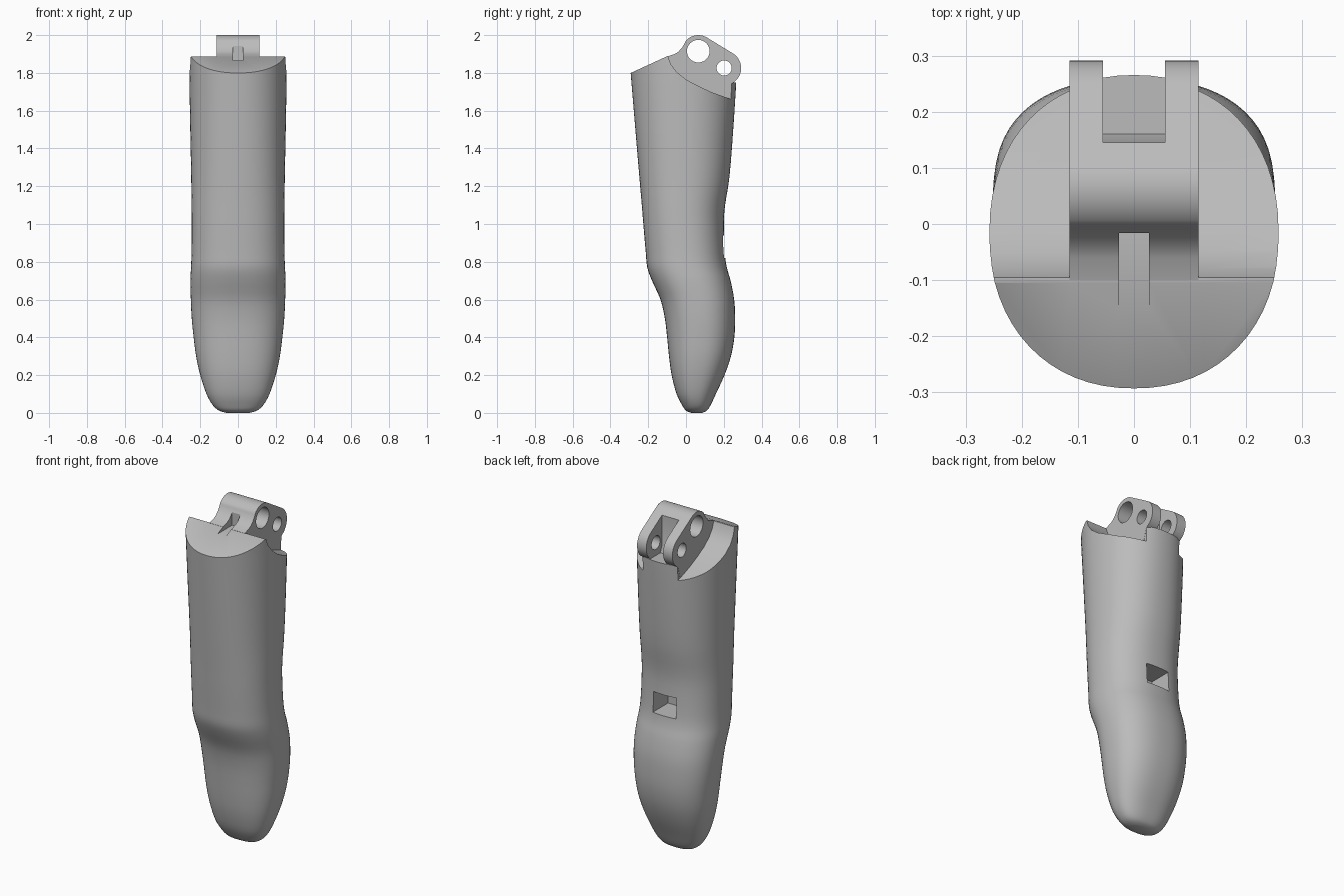
import bpy, bmesh, math

if "Cube" in bpy.data.objects:
    bpy.data.objects.remove(bpy.data.objects["Cube"])

grey = bpy.data.materials.new("plain grey")
grey.diffuse_color = (0.5, 0.5, 0.5, 1)
grey.use_nodes = True
grey.node_tree.nodes["Principled BSDF"].inputs["Base Color"].default_value = grey.diffuse_color


def finish(name, bm):
    bmesh.ops.recalc_face_normals(bm, faces=bm.faces[:])
    me = bpy.data.meshes.new(name)
    bm.to_mesh(me)
    bm.free()
    me.materials.append(grey)
    ob = bpy.data.objects.new(name, me)
    bpy.context.collection.objects.link(ob)
    return ob


def prism(name, profile, x0, x1):
    """Extrude a (y, z) outline along x."""
    bm = bmesh.new()
    a = [bm.verts.new((x0, y, z)) for y, z in profile]
    b = [bm.verts.new((x1, y, z)) for y, z in profile]
    n = len(a)
    bm.faces.new(a)
    bm.faces.new(b[::-1])
    for i in range(n):
        bm.faces.new((a[i], b[i], b[(i + 1) % n], a[(i + 1) % n]))
    return finish(name, bm)


def box(name, x, y0, y1, z0, z1):
    return prism(name, [(y0, z0), (y1, z0), (y1, z1), (y0, z1)], -x, x)


def arc(cy, cz, r, a0, a1, n):
    return [(cy + r * math.cos(math.radians(a0 + (a1 - a0) * i / n)),
             cz + r * math.sin(math.radians(a0 + (a1 - a0) * i / n))) for i in range(n + 1)]


def boolean(ob, tool, op):
    m = ob.modifiers.new(op.lower(), "BOOLEAN")
    m.operation, m.solver, m.object = op, "EXACT", tool
    bpy.context.view_layer.objects.active = ob
    bpy.ops.object.modifier_apply(modifier=m.name)
    bpy.data.objects.remove(tool)


# Finger shell: z, front y, back y, half width
rows = [(0.0, 0.03, 0.085, 0.06), (0.012, 0.0, 0.11, 0.1), (0.04, -0.02, 0.13, 0.133),
        (0.1, -0.05, 0.158, 0.167), (0.2, -0.076, 0.204, 0.2), (0.3, -0.09, 0.238, 0.222),
        (0.4, -0.1, 0.256, 0.235), (0.5, -0.112, 0.26, 0.245), (0.6, -0.135, 0.255, 0.25),
        (0.7, -0.18, 0.236, 0.252), (0.77, -0.205, 0.216, 0.249), (0.85, -0.213, 0.205, 0.246),
        (1.0, -0.226, 0.2, 0.245), (1.1, -0.234, 0.207, 0.246), (1.25, -0.247, 0.23, 0.248),
        (1.5, -0.268, 0.25, 0.253), (1.8, -0.293, 0.268, 0.258), (2.1, -0.318, 0.275, 0.258)]


def spline(p0, p1, p2, p3, t):
    return [0.5 * (2 * b + (c - a) * t + (2 * a - 5 * b + 4 * c - d) * t * t
                   + (3 * b - a - 3 * c + d) * t ** 3) for a, b, c, d in zip(p0, p1, p2, p3)]


sections = []
for i in range(len(rows) - 1):
    q = [rows[max(0, min(len(rows) - 1, i + k))] for k in (-1, 0, 1, 2)]
    sections += [spline(*q, t / 3) for t in range(3)]
sections.append(rows[-1])

SIDES = 64
bm = bmesh.new()
rings = []
for z, yf, yb, w in sections:
    e = 2 / (2.45 - 0.3 * min(1, z / 1.8))
    ring = []
    for k in range(SIDES):
        a = 2 * math.pi * k / SIDES
        c, s = math.cos(a), math.sin(a)
        x = w * math.copysign(abs(c) ** e, c)
        y = (yf + yb) / 2 + (yb - yf) / 2 * math.copysign(abs(s) ** e, s)
        ring.append(bm.verts.new((x, y, z)))
    rings.append(ring)
for r0, r1 in zip(rings, rings[1:]):
    for k in range(SIDES):
        j = (k + 1) % SIDES
        bm.faces.new((r0[k], r0[j], r1[j], r1[k]))
bm.faces.new(rings[0][::-1])
bm.faces.new(rings[-1])
finger = finish("finger_shell", bm)

# Sloped front shelf, with scooped shoulders either side of the hinge
slope = [(-0.4, 1.75), (-0.105, 1.886), (-0.095, 1.886)]
scoop = [(-0.08, 1.845), (-0.05, 1.805), (0.0, 1.765), (0.06, 1.733),
         (0.13, 1.7), (0.24, 1.66), (0.4, 1.61)]
lid = [(0.4, 2.3), (-0.4, 2.3)]
for side in (-1, 1):
    boolean(finger, prism("shoulder_cut", slope + scoop + lid, side * 0.114, side * 0.5), "DIFFERENCE")
boolean(finger, prism("middle_cut", slope + [(-0.08, 1.75), (0.4, 1.75)] + lid, -0.115, 0.115),
        "DIFFERENCE")

# Hinge block with two lugs
hinge = ([(-0.1, 1.6), (-0.1, 1.887), (-0.06, 1.9), (-0.04, 1.912), (-0.02, 1.935), (-0.005, 1.96)]
         + arc(0.065, 1.912, 0.088, 140, 57, 10)
         + arc(0.2, 1.825, 0.092, 57, -50, 14)
         + [(0.238, 1.74), (0.2, 1.6)])
boolean(finger, prism("hinge_block", hinge, -0.115, 0.115), "UNION")

# Slot between lugs, cord channel, pin holes and rear pocket
slot = [(0.16, 1.75), (0.4, 1.75), (0.4, 2.2), (0.145, 2.2), (0.145, 1.79)]
boolean(finger, prism("lug_slot", slot, -0.055, 0.055), "DIFFERENCE")
boolean(finger, box("cord_channel", 0.027, -0.35, -0.016, 1.865, 2.2), "DIFFERENCE")
for y, z, r in ((0.065, 1.915, 0.06), (0.202, 1.826, 0.04)):
    boolean(finger, prism("pin_hole", arc(y, z, r, 0, 348.75, 31), -0.3, 0.3), "DIFFERENCE")
boolean(finger, box("rear_pocket", 0.075, 0.06, 0.4, 0.82, 0.94), "DIFFERENCE")

# Smooth skin with crisp cut edges
bpy.ops.object.select_all(action="DESELECT")
finger.select_set(True)
bpy.context.view_layer.objects.active = finger
bpy.ops.object.shade_smooth_by_angle(angle=math.radians(30))
